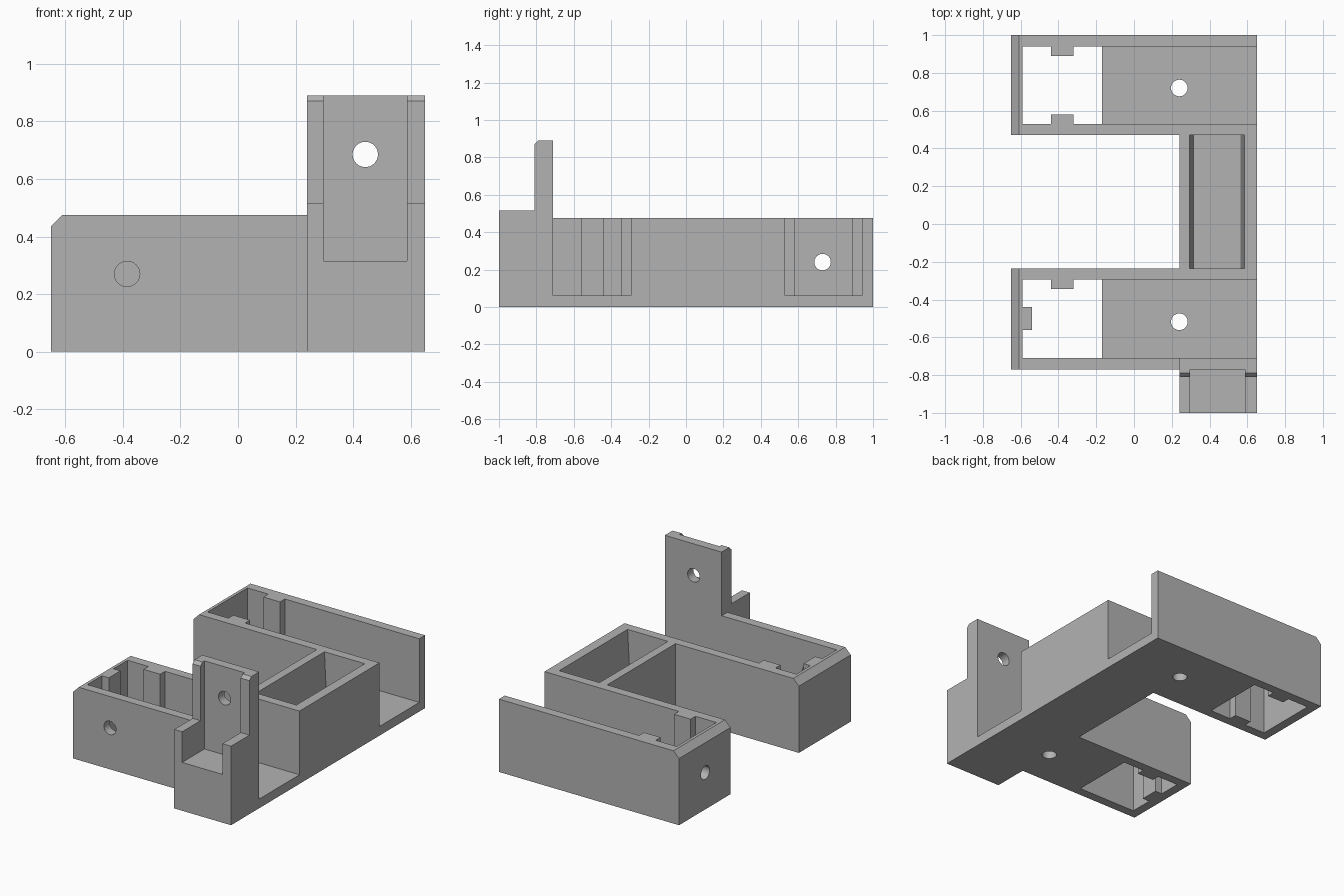
import bpy
import bmesh
from mathutils import Vector

if "Cube" in bpy.data.objects:
    bpy.data.objects.remove(bpy.data.objects["Cube"], do_unlink=True)

grey = bpy.data.materials.new("plain grey")
grey.use_nodes = True
grey.diffuse_color = (0.45, 0.45, 0.45, 1)
grey.node_tree.nodes["Principled BSDF"].inputs["Base Color"].default_value = (0.45, 0.45, 0.45, 1)


def prism(name, points, axis, lo, hi):
    """Extrude a 2D profile along an axis; the profile uses the other two axes in order."""
    def place(p, t):
        co = list(p)
        co.insert("xyz".index(axis), t)
        return Vector(co)
    bm = bmesh.new()
    face = bm.faces.new([bm.verts.new(place(p, lo)) for p in points])
    out = bmesh.ops.extrude_face_region(bm, geom=[face])
    moved = [v for v in out["geom"] if isinstance(v, bmesh.types.BMVert)]
    bmesh.ops.translate(bm, verts=moved, vec=place((0, 0), hi - lo))
    bmesh.ops.recalc_face_normals(bm, faces=bm.faces)
    mesh = bpy.data.meshes.new(name)
    bm.to_mesh(mesh)
    bm.free()
    mesh.materials.append(grey)
    obj = bpy.data.objects.new(name, mesh)
    bpy.context.collection.objects.link(obj)
    return obj


def box(name, x, y, z):
    return prism(name, [(x[0], y[0]), (x[1], y[0]), (x[1], y[1]), (x[0], y[1])], "z", *z)


def cut(target, cutter):
    """Subtract the cutter, then discard it."""
    mod = target.modifiers.new("cut", "BOOLEAN")
    mod.operation = "DIFFERENCE"
    mod.solver = "EXACT"
    mod.object = cutter
    bpy.context.view_layer.objects.active = target
    bpy.ops.object.modifier_apply(modifier=mod.name)
    bpy.data.objects.remove(cutter, do_unlink=True)


def drill(target, center, axis, length=0.2, radius=0.044):
    bm = bmesh.new()
    bmesh.ops.create_cone(bm, cap_ends=True, segments=40, radius1=radius,
                          radius2=radius, depth=length)
    turn = Vector((0, 0, 1)).rotation_difference(axis).to_matrix()
    bmesh.ops.rotate(bm, verts=bm.verts, matrix=turn)
    bmesh.ops.translate(bm, verts=bm.verts, vec=center)
    mesh = bpy.data.meshes.new("drill")
    bm.to_mesh(mesh)
    bm.free()
    mesh.materials.append(grey)
    cutter = bpy.data.objects.new("drill", mesh)
    bpy.context.collection.objects.link(cutter)
    cut(target, cutter)


X, Y, Z = Vector((1, 0, 0)), Vector((0, 1, 0)), Vector((0, 0, 1))
END, INNER, TOP, FLOOR, WALL = 0.65, 0.24, 0.475, 0.06, 0.06
channels = [(-0.77, -0.235), (0.47, 1.0)]

# Body: two arms joined by a bridge
outline = [(-END, -0.77), (INNER, -0.77), (INNER, -0.71), (END, -0.71), (END, 1),
           (-END, 1), (-END, 0.47), (INNER, 0.47), (INNER, -0.235), (-END, -0.235)]
body = prism("body", outline, "z", 0, TOP)

# Open-ended channels with a window in the floor and a screw hole
channel_side = [(-0.59, -0.1), (-0.17, -0.1), (-0.17, FLOOR), (0.8, FLOOR), (0.8, 1), (-0.59, 1)]
for lo, hi in channels:
    cut(body, prism("channel", channel_side, "y", lo + WALL, hi - WALL))
    drill(body, ((INNER, (lo + hi) / 2 - 0.015, FLOOR / 2)), Z)

# Tapered trough in the bridge
trough = [(0.315, FLOOR), (0.563, FLOOR), (0.586, TOP), (0.586, 0.6), (0.295, 0.6), (0.295, TOP)]
cut(body, prism("trough", trough, "y", -0.235, 0.47))

# Bevelled upper edge of the closed ends
bevel = [(-0.65, 0.435), (-0.61, TOP), (-0.56, 0.525), (-0.75, 0.525), (-0.75, 0.335)]
cut(body, prism("bevel", bevel, "y", -1.1, 1.1))

# Sensor holes in the arm walls
drill(body, (-0.385, -0.74, 0.27), Y)
drill(body, (-0.62, 0.73, 0.24), X)

# Retaining ribs inside the arms
rib_x = (-0.44, -0.32)
box("front_arm_side_rib", rib_x, (-0.345, -0.295), (0, TOP))
box("front_arm_end_rib", (-0.59, -0.54), (-0.56, -0.44), (0, TOP))
box("rear_arm_inner_rib", rib_x, (0.53, 0.58), (0, TOP))
box("rear_arm_outer_rib", rib_x, (0.89, 0.94), (0, TOP))

# Upright mounting tab with an open-fronted pocket
tab_side = [(-1, 0), (-0.71, 0), (-0.71, 0.89), (-0.79, 0.89), (-0.81, 0.87),
            (-0.81, 0.515), (-1, 0.515)]
tab = prism("mounting_tab", tab_side, "x", INNER, END)
cut(tab, box("pocket", (0.297, 0.587), (-1.1, -0.77), (0.315, 1)))
drill(tab, (0.442, -0.74, 0.685), Y)

# Flat faces, rounded bores
for obj in (body, tab):
    bpy.ops.object.select_all(action="DESELECT")
    obj.select_set(True)
    bpy.context.view_layer.objects.active = obj
    bpy.ops.object.shade_smooth_by_angle(angle=0.5)
